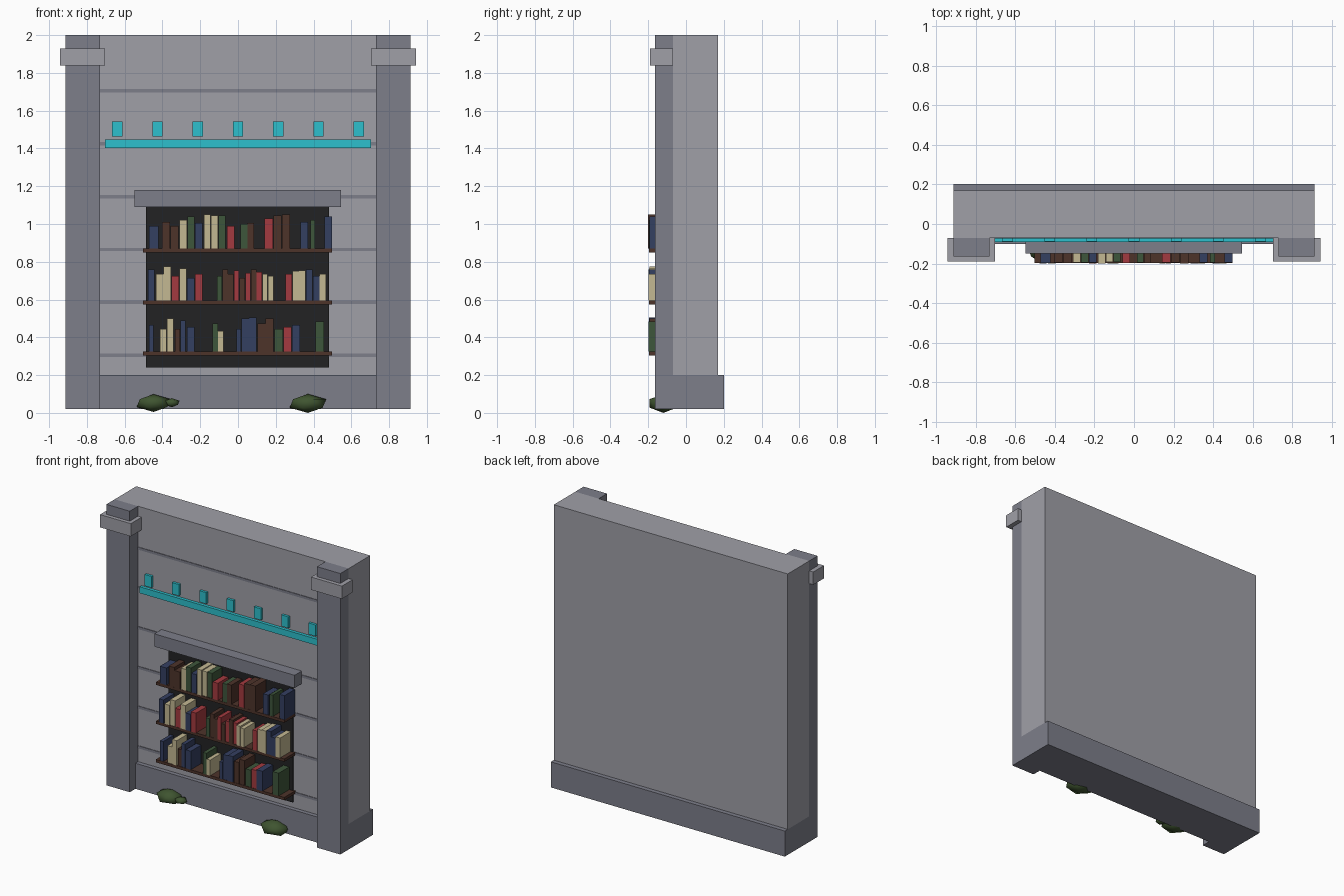
import bpy, bmesh, random
from mathutils import Matrix, Vector

if "Cube" in bpy.data.objects:
    bpy.data.objects.remove(bpy.data.objects["Cube"])

random.seed(4)


def material(name, r, g, b):
    m = bpy.data.materials.new(name)
    m.diffuse_color = (r, g, b, 1)
    m.use_nodes = True
    m.node_tree.nodes["Principled BSDF"].inputs["Base Color"].default_value = m.diffuse_color
    return m


STONE = material("light_stone", 0.35, 0.35, 0.39)
TRIM = material("dark_stone", 0.205, 0.21, 0.255)
TEAL = material("teal", 0.027, 0.53, 0.61)
BLACK = material("recess_black", 0.016, 0.016, 0.017)
BROWN = material("brown", 0.075, 0.033, 0.023)
BLUE = material("book_blue", 0.034, 0.05, 0.12)
GREEN = material("book_green", 0.048, 0.092, 0.044)
CREAM = material("book_cream", 0.55, 0.48, 0.29)
RED = material("book_red", 0.37, 0.042, 0.05)
MOSS = material("moss_green", 0.05, 0.09, 0.03)
BOOKS = {"B": BLUE, "G": GREEN, "C": CREAM, "R": RED, "N": BROWN}


def finish(name, bm, mat):
    me = bpy.data.meshes.new(name)
    bm.to_mesh(me)
    bm.free()
    me.materials.append(mat)
    ob = bpy.data.objects.new(name, me)
    bpy.context.collection.objects.link(ob)
    return ob


def box(name, mat, x0, x1, y0, y1, z0, z1):
    bm = bmesh.new()
    mtx = (Matrix.Translation(((x0 + x1) / 2, (y0 + y1) / 2, (z0 + z1) / 2))
           @ Matrix.Diagonal((x1 - x0, y1 - y0, z1 - z0, 1)))
    bmesh.ops.create_cube(bm, size=1, matrix=mtx)
    return finish(name, bm, mat)


def moss(name, centre, radii):
    bm = bmesh.new()
    mtx = Matrix.Translation(Vector(centre)) @ Matrix.Diagonal((*radii, 1))
    bmesh.ops.create_icosphere(bm, subdivisions=1, radius=1, matrix=mtx)
    for f in bm.faces:
        f.smooth = True
    finish(name, bm, MOSS)


# Wall slab and plinth
box("wall", STONE, -0.912, 0.912, -0.07, 0.17, 0.2, 2.0)
box("plinth", TRIM, -0.912, 0.912, -0.10, 0.202, 0.02, 0.2)

# Mirrored pilasters with caps
for side, s in (("left", -1), ("right", 1)):
    xs = sorted((s * 0.73, s * 0.912))
    box(side + "_pilaster", TRIM, *xs, -0.163, -0.07, 0.02, 2.0)
    xs = sorted((s * 0.703, s * 0.943))
    box(side + "_pilaster_cap", STONE, *xs, -0.19, -0.07, 1.84, 1.93)

# Stone course lines
for i in range(6):
    z = 0.305 + i * 0.28
    box(f"course_line_{i + 1}", TRIM, -0.73, 0.73, -0.074, -0.069, z - 0.009, z + 0.009)

# Teal strip with small tabs
box("teal_strip", TEAL, -0.703, 0.703, -0.092, -0.07, 1.403, 1.448)
for i in range(7):
    x = (i - 3) * 0.213
    box(f"teal_tab_{i + 1}", TEAL, x - 0.027, x + 0.027, -0.088, -0.07, 1.463, 1.543)

# Bookcase recess and lintel
box("recess_panel", BLACK, -0.487, 0.483, -0.08, -0.07, 0.24, 1.1)
box("lintel", TRIM, -0.548, 0.546, -0.15, -0.07, 1.09, 1.18)

# Each row: shelf height, book runs (x start, x end, colours), book heights in cm
ROWS = [
    (0.324,
     [(-.473, -.446, "B"), (-.415, -.34, "CC"), (-.335, -.277, "NB"), (-.272, -.23, "B"),
      (-.135, -.077, "GC"), (-.008, .018, "B"), (.018, .098, "BB"), (.103, .188, "NN"),
      (.193, .33, "GRB"), (.409, .457, "G")],
     [14, 12, 17.5, 12, 16.5, 13, 15, 11, 12, 17.5, 18, 15, 17.5, 12, 13, 14, 16]),
    (0.595,
     [(-.478, -.441, "B"), (-.436, -.188, "CCRCBR"), (-.113, .188, "GNNRNRNRCC"),
      (.25, .468, "RCCBBC")],
     [16.5, 14, 18, 13, 17, 12, 14, 13, 16.5, 14, 16, 12, 14.5, 16.5, 15, 14, 13,
      14, 15.5, 16, 16.5, 13, 14]),
    (0.87,
     [(-.473, -.42, "B"), (-.404, -.314, "NN"), (-.31, -.188, "CGB"), (-.182, -.066, "CCG"),
      (-.06, -.018, "R"), (.013, .087, "GN"), (.14, .277, "RNN"), (.33, .372, "B"),
      (.383, .409, "G"), (.457, .499, "B")],
     [12, 14, 12, 15, 17, 13.5, 18, 17.5, 17.5, 12, 13, 13.5, 16, 17.5, 18, 14, 15, 17]),
]
for r, (z, runs, heights) in enumerate(ROWS, 1):
    box(f"shelf_{r}", BROWN, -0.503, 0.498, -0.196, -0.072, z - 0.02, z)
    heights = iter(heights)
    n = 0
    for x0, x1, colours in runs:
        w = (x1 - x0) / len(colours)
        for k, c in enumerate(colours):
            n += 1
            a = x0 + k * w
            box(f"book_{r}_{n}", BOOKS[c], a + 0.001, a + w - 0.001,
                -random.uniform(0.192, 0.2), -0.078, z, z + next(heights) / 100)

# Moss clumps at the foot
moss("left_moss", (-0.447, -0.12, 0.052), (0.1, 0.085, 0.047))
moss("left_small_moss", (-0.35, -0.135, 0.054), (0.045, 0.04, 0.024))
moss("right_moss", (0.37, -0.12, 0.05), (0.108, 0.085, 0.05))
